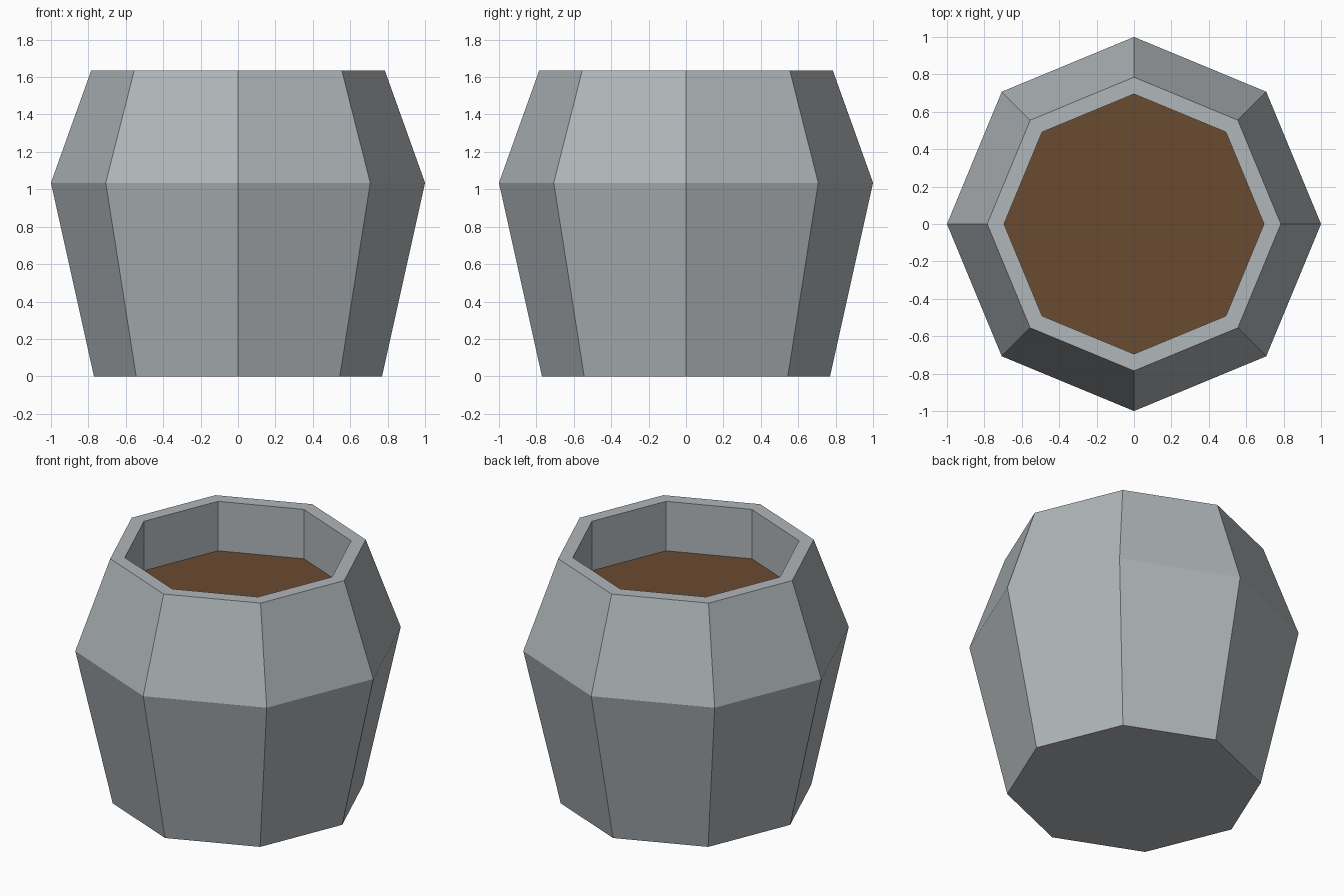
import bpy, bmesh, math

if "Cube" in bpy.data.objects:
    bpy.data.objects.remove(bpy.data.objects["Cube"])

SIDES = 8


def material(name, rgb):
    m = bpy.data.materials.new(name)
    m.diffuse_color = (*rgb, 1)
    m.use_nodes = True
    m.node_tree.nodes["Principled BSDF"].inputs["Base Color"].default_value = m.diffuse_color
    return m


def ring(bm, r, z):
    return [bm.verts.new((r * math.cos(2 * math.pi * i / SIDES),
                          r * math.sin(2 * math.pi * i / SIDES), z)) for i in range(SIDES)]


def finish(bm, name, mat):
    me = bpy.data.meshes.new(name)
    bm.to_mesh(me)
    bm.free()
    me.materials.append(mat)
    bpy.context.collection.objects.link(bpy.data.objects.new(name, me))


stone = material("grey stone", (0.434, 0.468, 0.485))
earth = material("brown soil", (0.141, 0.070, 0.030))

# Pot: outer wall, flat rim and inner wall lofted from one profile
bm = bmesh.new()
profile = [(0.77, 0), (1.0, 1.035), (0.785, 1.635), (0.695, 1.635), (0.695, 1.305)]
rings = [ring(bm, r, z) for r, z in profile]
for a, b in zip(rings, rings[1:]):
    for i in range(SIDES):
        j = (i + 1) % SIDES
        bm.faces.new((a[i], a[j], b[j], b[i]))
bm.faces.new(rings[0][::-1])
finish(bm, "pot", stone)

# Soil surface inside the pot
bm = bmesh.new()
bm.faces.new(ring(bm, 0.695, 1.305))
finish(bm, "soil", earth)
